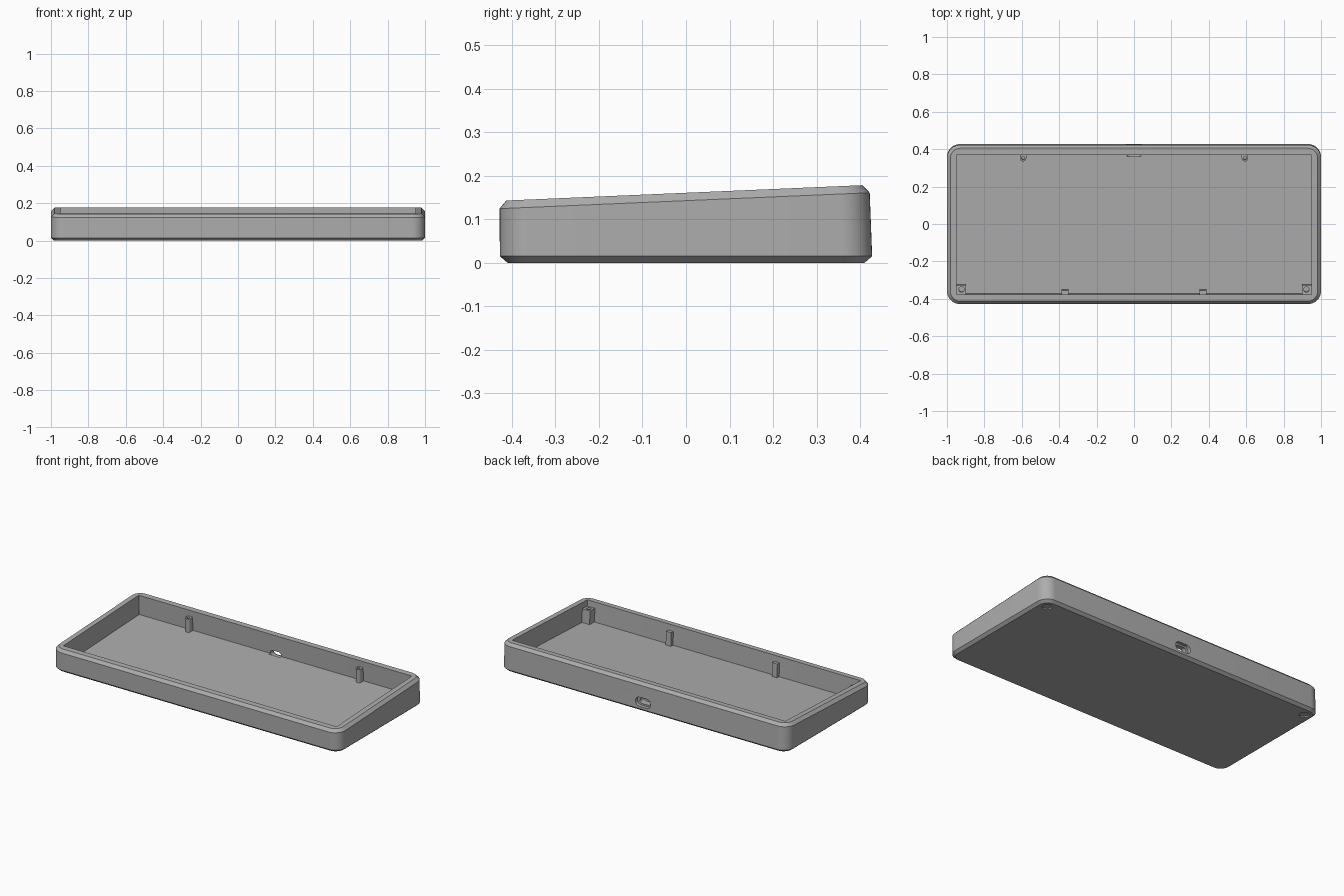
import bpy, bmesh, math
from mathutils import Vector

SLOPE = 0.043        # lean of the deck towards the front
FLOOR, DECK = 0.037, 0.1605
PIN_TOP = FLOOR + 0.085

if "Cube" in bpy.data.objects:
    bpy.data.objects.remove(bpy.data.objects["Cube"])

grey = bpy.data.materials.new("case grey")
grey.use_nodes = True
colour = (0.42, 0.42, 0.42, 1)
grey.diffuse_color = colour
grey.node_tree.nodes["Principled BSDF"].inputs["Base Color"].default_value = colour


def lean(x, y, w):
    """Point on the tilted deck plane at height w."""
    return Vector((x, y + 0.003 - SLOPE * w, w + SLOPE * y))


def upright(x, y, w):
    return Vector((x, y, w))


def facing_back(x, z, y):
    return Vector((x, y, z))


def rounded(hx, hy, r, steps=10):
    """Outline of a rectangle with rounded corners."""
    pts = []
    for q, (sx, sy) in enumerate([(1, 1), (-1, 1), (-1, -1), (1, -1)]):
        for i in range(steps + 1):
            a = (q + i / steps) * math.pi / 2
            pts.append((sx * (hx - r) + r * math.cos(a), sy * (hy - r) + r * math.sin(a)))
    return pts


def circle(cx, cy, r, n=24):
    return [(cx + r * math.cos(2 * math.pi * i / n), cy + r * math.sin(2 * math.pi * i / n))
            for i in range(n)]


def box(cx, cy, hx, hy):
    return [(cx + hx, cy + hy), (cx - hx, cy + hy), (cx - hx, cy - hy), (cx + hx, cy - hy)]


def loft(name, rings):
    """Closed solid skinned through matching rings of points."""
    bm = bmesh.new()
    loops = [[bm.verts.new(p) for p in ring] for ring in rings]
    n = len(loops[0])
    for a, b in zip(loops, loops[1:]):
        for i in range(n):
            j = (i + 1) % n
            bm.faces.new((a[i], a[j], b[j], b[i]))
    bm.faces.new(loops[0][::-1])
    bm.faces.new(loops[-1])
    bmesh.ops.recalc_face_normals(bm, faces=bm.faces)
    mesh = bpy.data.meshes.new(name)
    bm.to_mesh(mesh)
    bm.free()
    mesh.materials.append(grey)
    obj = bpy.data.objects.new(name, mesh)
    bpy.context.collection.objects.link(obj)
    return obj


def prism(name, outline, low, high, place=lean):
    return loft(name, [[place(x, y, w) for x, y in outline] for w in (low, high)])


def activate(obj):
    bpy.ops.object.select_all(action='DESELECT')
    obj.select_set(True)
    bpy.context.view_layer.objects.active = obj


def cut(obj, cutter):
    mod = obj.modifiers.new("cut", 'BOOLEAN')
    mod.operation, mod.solver, mod.object = 'DIFFERENCE', 'EXACT', cutter
    cutter.hide_render = True
    activate(obj)
    bpy.ops.object.modifier_apply(modifier=mod.name)
    bpy.data.objects.remove(cutter)


# Tray: flat chamfered base, leaning walls, chamfered rim, open cavity
sections = [
    (0.983, 0.410, 0.055, 0, upright),
    (1.0, 0.4275, 0.07, 0.015, upright),
    (1.0, 0.425, 0.07, 0.1425, lean),
    (0.982, 0.409, 0.054, DECK, lean),
    (0.95, 0.374, 0.003, DECK, lean),
    (0.95, 0.374, 0.003, FLOOR, lean),
]
tray = loft("tray", [[place(x, y, w) for x, y in rounded(hx, hy, r)]
                     for hx, hy, r, w, place in sections])

# Cable port in the back wall: wide recess and a narrower through slot
for hx, hz, start in ((0.053, 0.028, 0.405), (0.038, 0.018, 0.362)):
    slot = [(x, z + 0.058) for x, z in rounded(hx, hz, hz - 0.0005)]
    cut(tray, prism("port_cutter", slot, start, 0.46, facing_back))

# Shallow round foot recesses under the back corners
for side in (-1, 1):
    cut(tray, prism("foot_cutter", circle(side * 0.935, 0.36, 0.028), -0.02, 0.008, upright))

# Pins inside the tray, mirrored left and right
parts = [tray]
for side, label in ((1, "left"), (-1, "right")):
    corner = prism("corner_post_" + label, box(side * 0.924, -0.35, 0.027, 0.025),
                   FLOOR - 0.005, PIN_TOP)
    cut(corner, prism("screw_cutter", circle(side * 0.922, -0.348, 0.014),
                      FLOOR + 0.01, PIN_TOP + 0.02))

    cx, cy, r = side * 0.593, 0.354, 0.017
    dome = [(cx - r * math.cos(a * math.pi / 12), cy - r * math.sin(a * math.pi / 12))
            for a in range(13)]
    back = prism("back_post_" + label, dome + [(cx + r, 0.376), (cx - r, 0.376)],
                 FLOOR - 0.005, PIN_TOP)
    cut(back, prism("screw_cutter", circle(cx, cy, 0.009), FLOOR + 0.01, PIN_TOP + 0.02))

    tab = prism("front_tab_" + label, box(side * 0.369, -0.364, 0.018, 0.012),
                FLOOR - 0.005, PIN_TOP)
    parts += [corner, back, tab]

# Smooth the rounded corners, keep the chamfers crisp
for obj in parts:
    activate(obj)
    bpy.ops.object.shade_smooth_by_angle(angle=math.radians(25))
